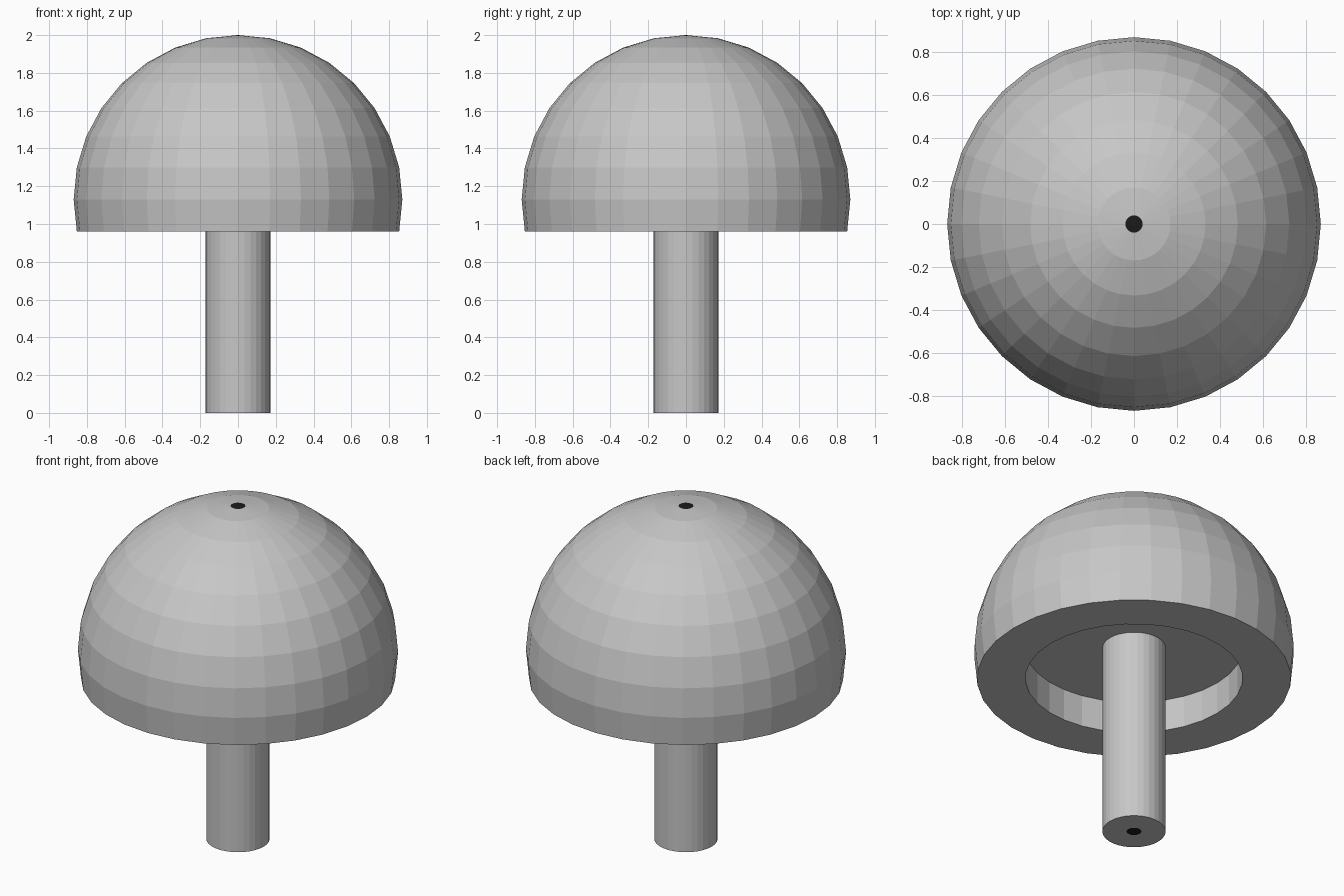
import bpy, bmesh, math

if "Cube" in bpy.data.objects:
    bpy.data.objects.remove(bpy.data.objects["Cube"])

SIDES = 32
R, CZ = 0.87, 1.13          # cap sphere radius and centre height
STEP = math.pi / 16         # ring spacing
DOT_R = 0.04                # dark dots on both poles


def material(name, v):
    m = bpy.data.materials.new(name)
    m.diffuse_color = (v, v, v, 1)
    m.use_nodes = True
    m.node_tree.nodes["Principled BSDF"].inputs["Base Color"].default_value = m.diffuse_color
    return m


grey, black = material("plain grey", 0.57), material("near black", 0.01)


def lathe(name, profile):
    """Spin an (r, z) profile; r = 0 gives a single pole vertex."""
    bm = bmesh.new()
    rings = []
    for r, z in profile:
        n = 1 if r < 1e-6 else SIDES
        rings.append([bm.verts.new((r * math.cos(2 * math.pi * i / SIDES),
                                    r * math.sin(2 * math.pi * i / SIDES), z))
                      for i in range(n)])
    for a, b in zip(rings, rings[1:]):
        for i in range(SIDES):
            j = (i + 1) % SIDES
            quad = [a[i % len(a)], a[j % len(a)], b[j % len(b)], b[i % len(b)]]
            f = bm.faces.new(list(dict.fromkeys(quad)))
            # faces around a pole are the dark dot
            f.material_index = int(all(v.co.xy.length < DOT_R + 0.001 for v in f.verts))
    bmesh.ops.recalc_face_normals(bm, faces=bm.faces)
    me = bpy.data.meshes.new(name)
    bm.to_mesh(me)
    bm.free()
    me.materials.append(grey)
    me.materials.append(black)
    ob = bpy.data.objects.new(name, me)
    bpy.context.collection.objects.link(ob)
    return ob


RECESS_Z, RECESS_R, STEM_R = 1.15, 0.59, 0.172
rim_z = CZ + R * math.sin(-STEP)

# Stem, running up to the recess ceiling
lathe("stem", [(0, 0), (DOT_R, 0), (STEM_R, 0), (STEM_R, RECESS_Z)])

# Cap: recess ceiling, recess wall, flat rim, faceted dome
cap = [(STEM_R, RECESS_Z), (RECESS_R, RECESS_Z), (RECESS_R, rim_z)]
cap += [(R * math.cos(k * STEP), CZ + R * math.sin(k * STEP)) for k in range(-1, 8)]
top_r, top_z = cap[-1]
cap.append((DOT_R, CZ + R + (top_z - CZ - R) * DOT_R / top_r))
cap.append((0, CZ + R))
lathe("cap", cap)
